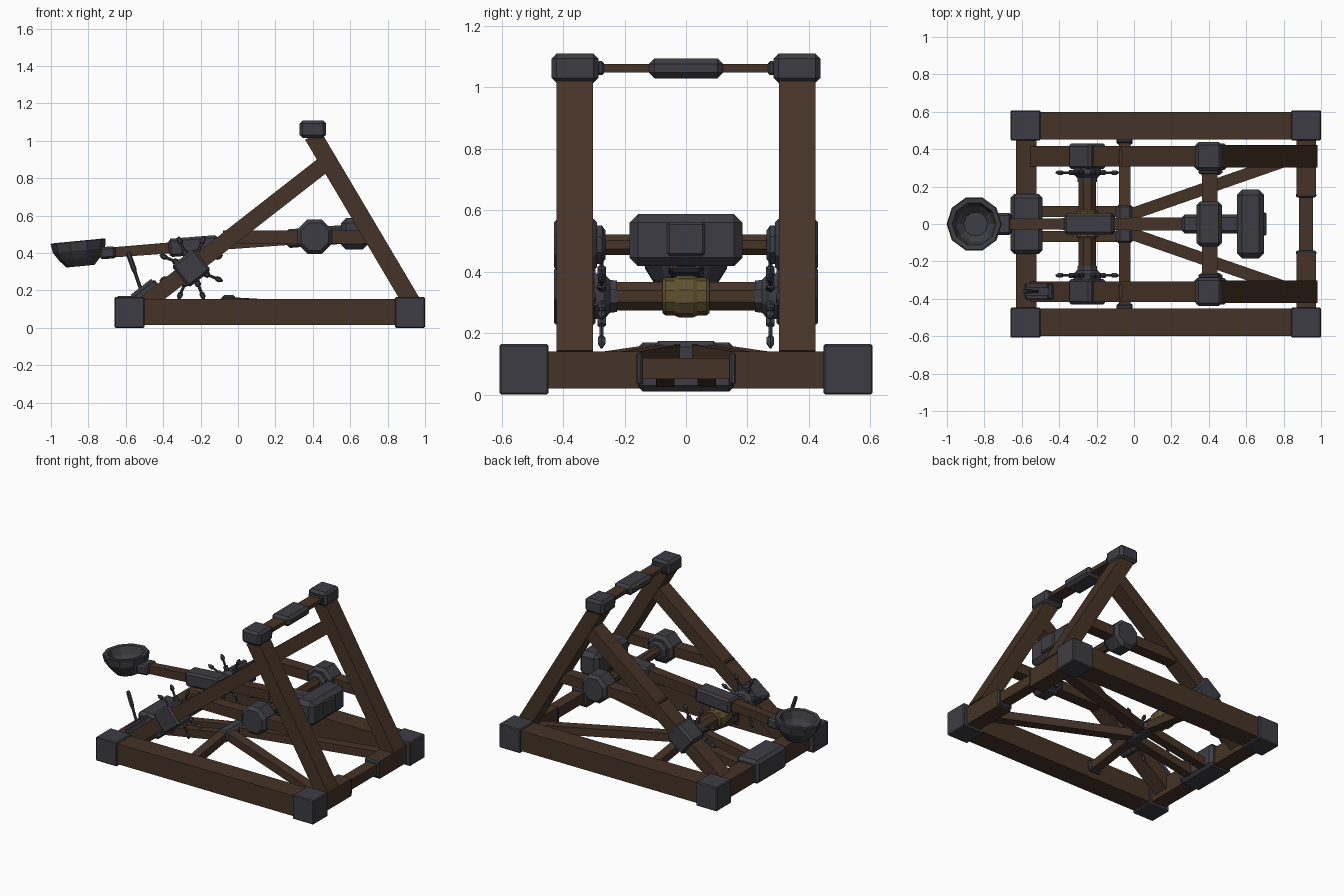
import bpy, bmesh, math
from mathutils import Vector, Matrix

if "Cube" in bpy.data.objects:
    bpy.data.objects.remove(bpy.data.objects["Cube"])


def material(name, rgb):
    m = bpy.data.materials.new(name)
    m.diffuse_color = (*rgb, 1)
    m.use_nodes = True
    m.node_tree.nodes["Principled BSDF"].inputs["Base Color"].default_value = m.diffuse_color
    return m


WOOD = material("dark wood", (0.060, 0.033, 0.020))
IRON = material("dark iron", (0.046, 0.046, 0.057))
ROPE = material("rope", (0.115, 0.080, 0.028))


def finish(name, bm, mat, matrix=Matrix()):
    bmesh.ops.recalc_face_normals(bm, faces=bm.faces)
    me = bpy.data.meshes.new(name)
    bm.to_mesh(me)
    bm.free()
    me.materials.append(mat)
    ob = bpy.data.objects.new(name, me)
    ob.matrix_world = matrix
    bpy.context.collection.objects.link(ob)
    return ob


def frame(p, q):
    """Matrix with local x running from p to q, centred between them."""
    p, q = Vector(p), Vector(q)
    d = (q - p).normalized()
    side = Vector((0, 0, 1)).cross(d)
    side = side.normalized() if side.length > 1e-4 else Vector((0, 1, 0))
    m = Matrix((d, side, d.cross(side))).transposed().to_4x4()
    m.translation = (p + q) / 2
    return m, (q - p).length


def beam(name, p, q, w, h, mat, bevel=0.0, taper=1.0):
    """Rectangular bar from p to q; taper scales the far end."""
    m, length = frame(p, q)
    bm = bmesh.new()
    bmesh.ops.create_cube(bm, size=1)
    for v in bm.verts:
        k = taper if v.co.x > 0 else 1
        v.co = (v.co.x * length, v.co.y * w * k, v.co.z * h * k)
    if bevel:
        bmesh.ops.bevel(bm, geom=bm.edges[:], offset=bevel, segments=1, affect='EDGES')
    return finish(name, bm, mat, m)


def block(name, x, y, z, mat, bevel=0.0):
    """Axis-aligned box from (min, max) ranges."""
    yc, zc = sum(y) / 2, sum(z) / 2
    return beam(name, (x[0], yc, zc), (x[1], yc, zc), y[1] - y[0], z[1] - z[0], mat, bevel)


def turned(name, p, q, profile, n, mat):
    """Lathe of (position 0..1 along p-q, radius) points with n sides."""
    m, length = frame(p, q)
    bm = bmesh.new()
    rings = []
    for t, r in profile:
        rings.append([bm.verts.new(((t - 0.5) * length,
                                    r * math.cos((i + 0.5) * math.tau / n),
                                    r * math.sin((i + 0.5) * math.tau / n))) for i in range(n)])
    for a, b in zip(rings, rings[1:]):
        for i in range(n):
            bm.faces.new((a[i], a[(i + 1) % n], b[(i + 1) % n], b[i]))
    bm.faces.new(rings[0])
    bm.faces.new(rings[-1])
    return finish(name, bm, mat, m)


# base cross beams and centre fittings
beam("back_beam", (-0.575, -0.46, 0.08), (-0.575, 0.46, 0.08), 0.11, 0.12, WOOD)
block("back_clamp", (-0.66, -0.49), (-0.16, 0.16), (0.01, 0.17), IRON, 0.02)
beam("front_beam_middle", (0.92, -0.17, 0.085), (0.92, 0.17, 0.085), 0.075, 0.07, WOOD)
block("base_hub", (-0.095, -0.005), (-0.11, 0.11), (0.10, 0.175), IRON, 0.02)

BRACE = Vector((1, 0, 0.78)).normalized()
WINCH = Vector((-0.25, 0, 0.32))

for s, side in ((-1, "near"), (1, "far")):
    # base rails and corner caps
    beam(f"{side}_rail", (-0.62, s * 0.525, 0.085), (0.96, s * 0.525, 0.085), 0.145, 0.14, WOOD)
    for x in (-0.58, 0.92):
        yr = sorted((s * 0.447, s * 0.608))
        block(f"{side}_corner_cap", (x - 0.08, x + 0.08), yr, (0, 0.165), IRON, 0.006)
    beam(f"{side}_front_beam", (0.92, s * 0.155, 0.08), (0.92, s * 0.46, 0.08), 0.105, 0.12, WOOD)
    beam(f"{side}_front_collar", (0.92, s * 0.142, 0.085), (0.92, s * 0.166, 0.085), 0.11, 0.11, IRON, 0.008)

    # base struts meeting at the hub
    beam(f"{side}_cross_strut", (-0.05, s * 0.46, 0.085), (-0.05, s * 0.08, 0.14), 0.06, 0.055, WOOD)
    beam(f"{side}_strut_collar", (-0.05, s * 0.43, 0.09), (-0.05, s * 0.455, 0.086), 0.085, 0.08, IRON, 0.008)
    beam(f"{side}_diagonal_strut", (-0.02, s * 0.05, 0.135), (0.90, s * 0.37, 0.08), 0.065, 0.055, WOOD)
    beam(f"{side}_back_strut", (-0.52, s * 0.067, 0.05), (-0.04, s * 0.067, 0.135), 0.06, 0.055, WOOD)

    # leaning post, brace, side beam
    y = s * 0.362
    beam(f"{side}_post", (0.939, y, 0.12), (0.40, y, 1.03), 0.12, 0.095, WOOD)
    block(f"{side}_post_cap", (0.33, 0.47), sorted((s * 0.285, s * 0.438)), (1.015, 1.11), IRON, 0.016)
    beam(f"{side}_top_collar", (0.40, s * 0.267, 1.063), (0.40, s * 0.29, 1.063), 0.11, 0.045, IRON, 0.006)
    beam(f"{side}_brace", (-0.575, y, 0.067), (0.465, y, 0.878), 0.11, 0.088, WOOD)
    beam(f"{side}_side_beam", (-0.08, y, 0.487), (0.73, y, 0.487), 0.08, 0.07, WOOD)

    # pivot bearing: eight-sided block with inner flange
    turned(f"{side}_pivot_bearing", (0.41, s * 0.29, 0.488), (0.41, s * 0.43, 0.488),
           ((0, 0.08), (0.15, 0.1), (0.85, 0.1), (1, 0.08)), 8, IRON)
    turned(f"{side}_pivot_flange", (0.41, s * 0.262, 0.488), (0.41, s * 0.292, 0.488),
           ((0, 0.05), (0.4, 0.068), (1, 0.068)), 8, IRON)

    # winch bearing block aligned with the brace
    c = WINCH + Vector((0, y, 0))
    beam(f"{side}_winch_block", c - BRACE * 0.077, c + BRACE * 0.077, 0.135, 0.15, IRON, 0.014)
    turned(f"{side}_winch_hub", WINCH + Vector((0, s * 0.225, 0)), WINCH + Vector((0, s * 0.30, 0)),
           ((0, 0.055), (0.3, 0.058), (0.55, 0.08), (1, 0.08)), 8, IRON)
    # eight winch spokes with pointed knobs
    for i in range(8):
        a = math.radians(22.5 + 45 * i)
        d = Vector((math.cos(a), 0, math.sin(a)))
        o = WINCH + Vector((0, s * 0.275, 0))
        turned(f"{side}_winch_spoke", o + d * 0.06, o + d * 0.182,
               ((0, 0.016), (0.33, 0.016), (0.38, 0.008), (0.66, 0.008), (0.72, 0.014),
                (0.86, 0.014), (1, 0.004)), 6, IRON)

# top plank with sleeve
beam("top_plank", (0.405, -0.29, 1.063), (0.405, 0.29, 1.063), 0.085, 0.027, WOOD)
block("top_sleeve", (0.335, 0.47), (-0.12, 0.12), (1.03, 1.095), IRON, 0.018)

# axles and rope winding
turned("winch_axle", WINCH + Vector((0, -0.29, 0)), WINCH + Vector((0, 0.29, 0)),
       ((0, 0.05), (1, 0.05)), 8, WOOD)
turned("rope_winding", WINCH + Vector((0, -0.076, 0)), WINCH + Vector((0, 0.076, 0)),
       ((0, 0.055), (0.06, 0.062), (0.25, 0.062), (0.35, 0.069), (0.65, 0.069),
        (0.75, 0.062), (0.94, 0.062), (1, 0.055)), 10, ROPE)
turned("pivot_axle", (0.41, -0.3, 0.488), (0.41, 0.3, 0.488), ((0, 0.036), (1, 0.036)), 8, WOOD)


# throwing arm, built along its tilted line
def arm(x, dz=0.0):
    return Vector((x, 0, 0.488 + 0.078 * (x - 0.41) + dz))


beam("throwing_arm", arm(0.6), arm(-0.69), 0.076, 0.072, WOOD, 0, 0.75)
beam("arm_sleeve", arm(-0.37), arm(-0.105), 0.112, 0.098, IRON, 0.014)
beam("arm_pivot_sleeve", arm(0.26), arm(0.57), 0.10, 0.10, IRON, 0.014)
beam("bowl_neck", arm(-0.74), arm(-0.655), 0.115, 0.065, IRON, 0.012)

# counterweight
block("counterweight", (0.55, 0.695), (-0.184, 0.184), (0.418, 0.588), IRON, 0.028)
block("counterweight_plate", (0.67, 0.708), (-0.062, 0.062), (0.452, 0.562), IRON, 0.008)

# hollow ten-sided bowl
turned("bowl", (-0.842, 0, 0.33), (-0.855, 0, 0.465),
       ((0, 0.075), (0.3, 0.112), (0.62, 0.14), (0.97, 0.148), (1.0, 0.142),
        (0.98, 0.118), (0.6, 0.10), (0.35, 0.065)), 10, IRON)

# trigger lever on the near brace
beam("trigger_base", (-0.575, -0.36, 0.135), (-0.435, -0.36, 0.244), 0.085, 0.04, IRON, 0.008)
for dy in (-0.03, 0.03):
    beam("trigger_cheek", (-0.565, -0.36 + dy, 0.165), (-0.455, -0.36 + dy, 0.25), 0.022, 0.03, IRON)
turned("trigger_lever", (-0.50, -0.36, 0.15), (-0.588, -0.36, 0.405),
       ((0, 0.010), (0.55, 0.009), (0.65, 0.014), (0.96, 0.014), (1, 0.009)), 6, IRON)
